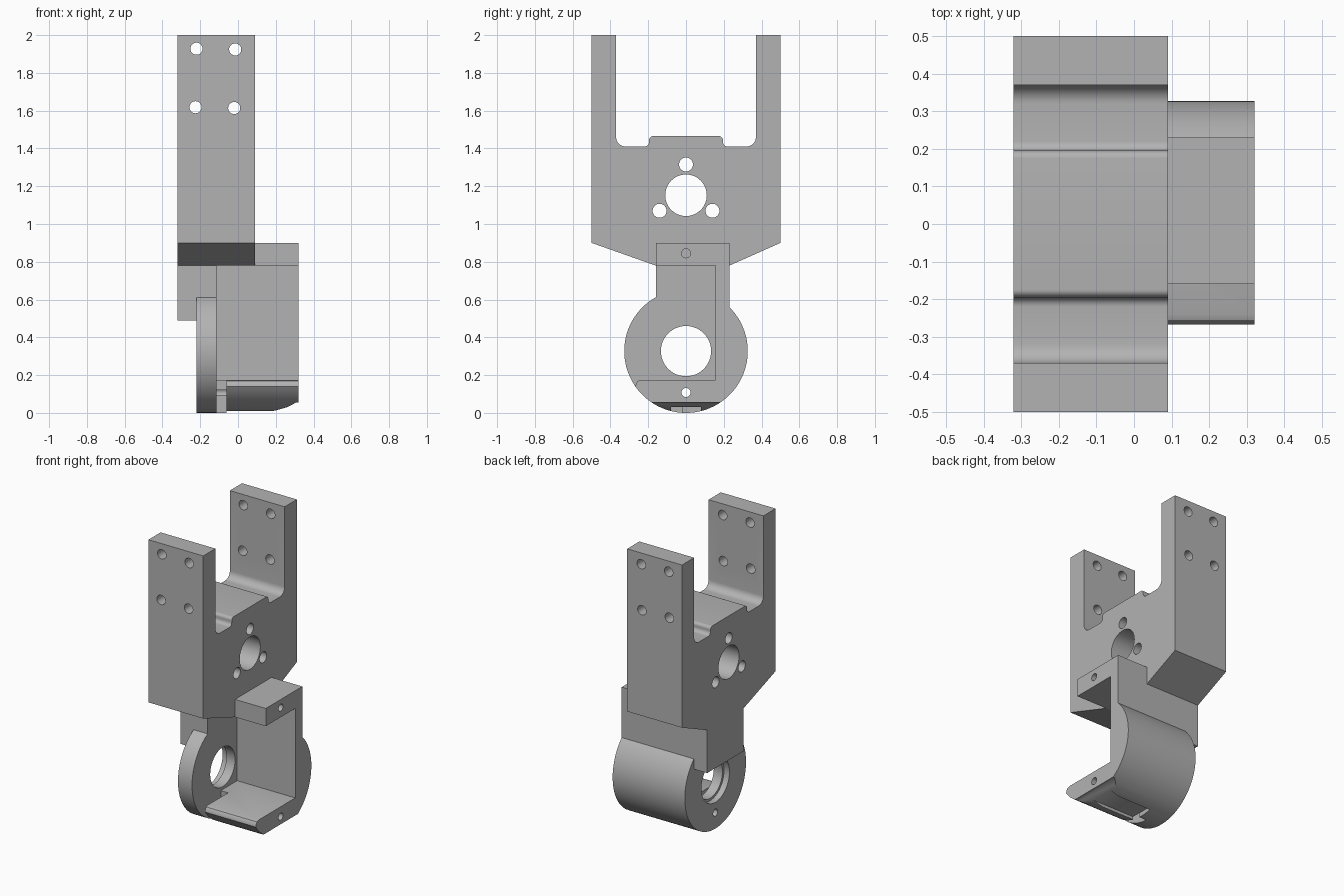
import bpy, bmesh
from math import sin, cos, pi, atan2, radians
from mathutils import Vector

if "Cube" in bpy.data.objects:
    bpy.data.objects.remove(bpy.data.objects["Cube"], do_unlink=True)

grey = bpy.data.materials.new("machined grey")
grey.use_nodes = True
grey.diffuse_color = (0.45, 0.45, 0.45, 1)
grey.node_tree.nodes["Principled BSDF"].inputs["Base Color"].default_value = grey.diffuse_color


def extrude(name, pts, lo, hi, axis="x"):
    """Extrude a closed profile; pts are (y, z) along x or (x, z) along y."""
    bm = bmesh.new()
    place = (lambda p, d: (d, p[0], p[1])) if axis == "x" else (lambda p, d: (p[0], d, p[1]))
    a = [bm.verts.new(place(p, lo)) for p in pts]
    b = [bm.verts.new(place(p, hi)) for p in pts]
    bm.faces.new(a)
    bm.faces.new(b[::-1])
    for i in range(len(pts)):
        j = (i + 1) % len(pts)
        bm.faces.new((a[j], a[i], b[i], b[j]))
    bmesh.ops.recalc_face_normals(bm, faces=bm.faces)
    me = bpy.data.meshes.new(name)
    bm.to_mesh(me)
    bm.free()
    me.materials.append(grey)
    ob = bpy.data.objects.new(name, me)
    bpy.context.collection.objects.link(ob)
    return ob


def arc(c, r, a0, a1, n):
    return [(c[0] + r * cos(a0 + (a1 - a0) * i / n),
             c[1] + r * sin(a0 + (a1 - a0) * i / n)) for i in range(n + 1)]


def circle(y, z, r, n=48):
    return arc((y, z), r, 0, 2 * pi, n)[:-1]


def rect(a0, a1, z0, z1):
    return [(a0, z0), (a1, z0), (a1, z1), (a0, z1)]


def rounded(corners, n=8):
    """Round each (a, b, radius) corner of a right-angled outline."""
    out = []
    for i, (a, b, r) in enumerate(corners):
        p = Vector((a, b))
        if not r:
            out.append((a, b))
            continue
        u = (Vector(corners[i - 1][:2]) - p).normalized() * r
        v = (Vector(corners[(i + 1) % len(corners)][:2]) - p).normalized() * r
        for k in range(n + 1):
            t = pi / 2 * k / n
            q = p + u * (1 - sin(t)) + v * (1 - cos(t))
            out.append((q.x, q.y))
    return out


def combine(target, tool, op="DIFFERENCE"):
    m = target.modifiers.new("bool", "BOOLEAN")
    m.operation, m.solver, m.object = op, "EXACT", tool
    bpy.context.view_layer.objects.active = target
    bpy.ops.object.modifier_apply(modifier=m.name)
    bpy.data.objects.remove(tool, do_unlink=True)


# Upper fork: two arms, stepped floor, tapered base
right = [(0.23, 0.78, 0), (0.5, 0.9, 0), (0.5, 2, 0), (0.37, 2, 0), (0.37, 1.41, 0.05),
         (0.195, 1.41, 0.025), (0.195, 1.465, 0.02)]
left = [(-y, z, r) for y, z, r in right[:0:-1]] + [(-0.16, 0.78, 0)]
body = extrude("fork_bracket", rounded(right + left), -0.32, 0.09)

# Bearing ring and neck outline carried through the lower body
C, R = (0, 0.327), 0.327
ring = arc(C, R, atan2(0.285, -0.16), atan2(0.232, 0.23) + 2 * pi, 72)
lower = extrude("lower_body", ring + [(0.23, 0.9), (-0.16, 0.9)], -0.22, 0.32)
pocket = [(-0.5, 0.78), (0.155, 0.78), (0.155, 0.175), (-0.24, 0.175), (-0.255, 0.169),
          (-0.265, 0.155), (-0.268, 0.135), (-0.5, 0.135)]
combine(lower, extrude("pocket", pocket, -0.115, 0.5))

# Underside: relief slot, shallow recess, swept-up end
combine(lower, extrude("slot", rect(-0.4, -0.02, -0.1, 0.2), -0.115, -0.06))
combine(lower, extrude("recess", rect(-0.08, 0.08, -0.1, 0.03), -0.06, 0.27))
sweep = [(0.14, -0.1), (0.14, 0.002), (0.2, 0.013), (0.26, 0.03), (0.31, 0.056), (0.4, 0.058), (0.4, -0.1)]
combine(lower, extrude("sweep", sweep, -0.6, 0.6, "y"))

# Bearing bore with counterbore, and the two pivot screw holes
combine(lower, extrude("bore", circle(*C, 0.133), -0.5, 0.5))
combine(lower, extrude("counterbore", circle(*C, 0.15), -0.5, -0.18))
combine(lower, extrude("low_hole", circle(0, 0.108, 0.024, 24), -0.5, 0.5))

# Pad hanging beside the ring
combine(body, lower, "UNION")
combine(body, extrude("pad", rect(-0.16, 0.23, 0.49, 0.85), -0.32, -0.22), "UNION")
combine(body, extrude("top_hole", circle(0, 0.845, 0.024, 24), 0, 0.5))

# Shaft hole and its three mounting holes
combine(body, extrude("shaft_hole", circle(0, 1.152, 0.11), -0.5, 0.5))
for y, z in ((0, 1.315), (-0.14, 1.07), (0.14, 1.07)):
    combine(body, extrude("mount_hole", circle(y, z, 0.037, 32), -0.5, 0.5))

# Arm bolt holes through both arms
for x, z in ((-0.22, 1.928), (-0.015, 1.924), (-0.225, 1.618), (-0.02, 1.614)):
    combine(body, extrude("arm_hole", circle(x, z, 0.032, 32), -0.7, 0.7, "y"))

bpy.ops.object.select_all(action="DESELECT")
body.select_set(True)
bpy.context.view_layer.objects.active = body
bpy.ops.object.shade_smooth_by_angle(angle=radians(30))
